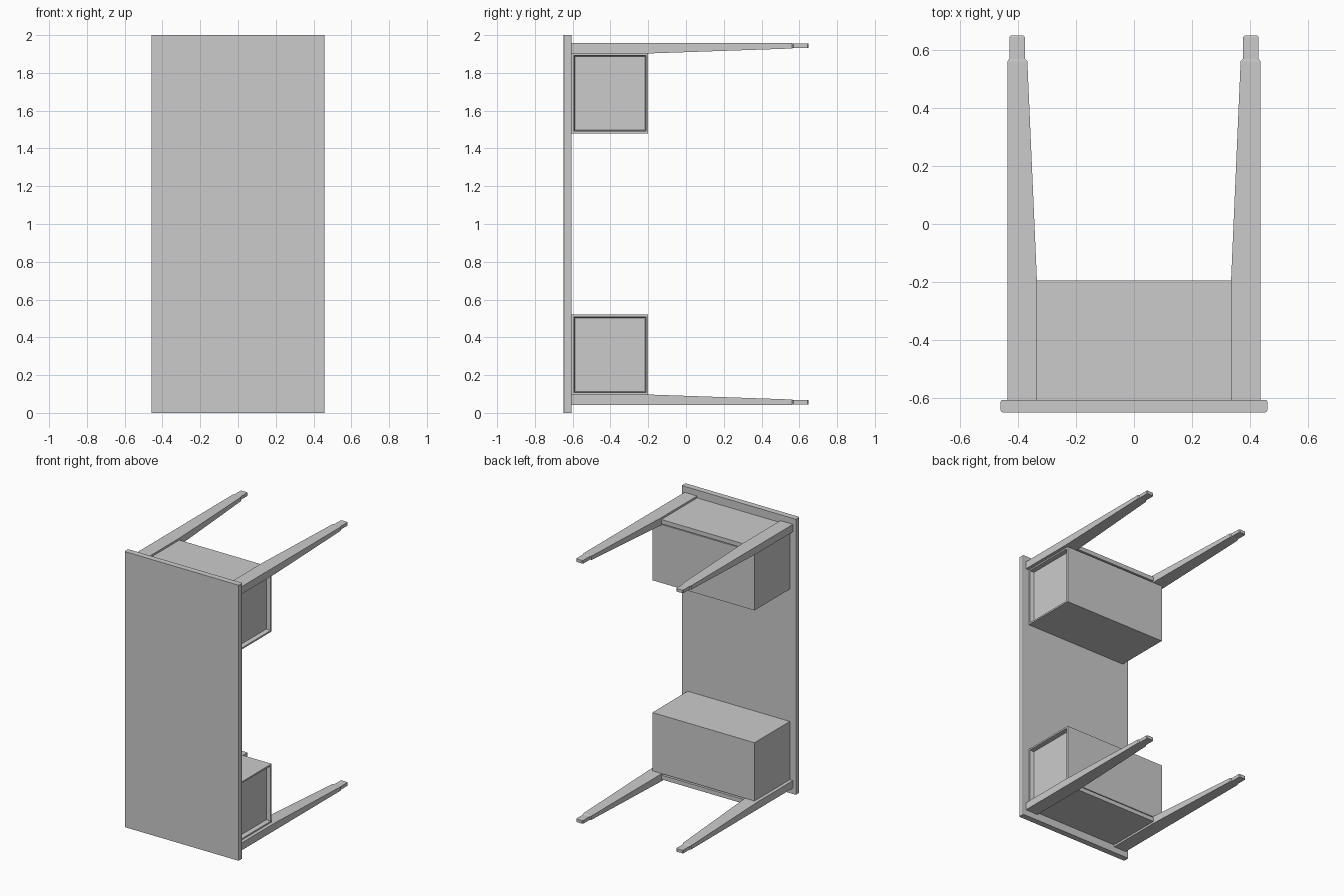
import bpy, bmesh

if "Cube" in bpy.data.objects:
    bpy.data.objects.remove(bpy.data.objects["Cube"])

mat = bpy.data.materials.new("plain grey")
mat.diffuse_color = (0.6, 0.6, 0.6, 1)
mat.use_nodes = True
mat.node_tree.nodes["Principled BSDF"].inputs["Base Color"].default_value = mat.diffuse_color


def finish(name, bm):
    bmesh.ops.recalc_face_normals(bm, faces=bm.faces)
    me = bpy.data.meshes.new(name)
    bm.to_mesh(me)
    bm.free()
    me.materials.append(mat)
    ob = bpy.data.objects.new(name, me)
    bpy.context.collection.objects.link(ob)
    return ob


def add_box(bm, x, y, z):
    g = bmesh.ops.create_cube(bm, size=1)
    for v in g["verts"]:
        v.co = [(r[0] + r[1]) / 2 + c * (r[1] - r[0]) for r, c in zip((x, y, z), v.co)]
    return g["verts"]


def loft(bm, rings):
    # rings: (y, x0, x1, z0, z1) rectangles joined along y
    loops = [[bm.verts.new((x, y, z)) for x, z in ((x0, z0), (x1, z0), (x1, z1), (x0, z1))]
             for y, x0, x1, z0, z1 in rings]
    for a, b in zip(loops, loops[1:]):
        for i in range(4):
            j = (i + 1) % 4
            bm.faces.new((a[i], a[j], b[j], b[i]))
    bm.faces.new(loops[0])
    bm.faces.new(loops[-1])


# Desk top, standing on its short edge, long edges softened
bm = bmesh.new()
add_box(bm, (-0.459, 0.459), (-0.648, -0.605), (0, 2))
long_edges = [e for e in bm.edges if abs(e.verts[0].co.z - e.verts[1].co.z) > 1]
bmesh.ops.bevel(bm, geom=long_edges, offset=0.007, segments=2, affect='EDGES', profile=0.5)
finish("desk_top", bm)

for side, label in ((1, "upper"), (-1, "lower")):
    def zr(a, b):
        # mirror a height range about the middle of the desk
        return (a, b) if side > 0 else (2 - b, 2 - a)

    # Tapered legs with a narrower foot
    for sx, hand in ((-1, "left"), (1, "right")):
        bm = bmesh.new()
        loft(bm, [(-0.605, 0.334, 0.435, *zr(1.903, 1.957)),
                  (-0.195, 0.334, 0.435, *zr(1.903, 1.957)),
                  (0.560, 0.367, 0.435, *zr(1.929, 1.957)),
                  (0.568, 0.375, 0.429, *zr(1.932, 1.956)),
                  (0.643, 0.375, 0.429, *zr(1.932, 1.956)),
                  (0.648, 0.380, 0.424, *zr(1.933, 1.955))])
        for v in bm.verts:
            v.co.x *= sx
        finish(f"{label}_{hand}_leg", bm)

    # Panel between the two legs
    bm = bmesh.new()
    add_box(bm, (-0.334, 0.334), (-0.605, -0.195), zr(1.912, 1.943))
    finish(f"{label}_end_panel", bm)

    # Cabinet with a recessed front on the right-hand end
    bm = bmesh.new()
    add_box(bm, (-0.41, 0.41), (-0.605, -0.2), zr(1.48, 1.904))
    front = max(bm.faces, key=lambda f: f.calc_center_median().x)
    bmesh.ops.inset_region(bm, faces=[front], thickness=0.016)
    bmesh.ops.inset_region(bm, faces=[front], thickness=0.008, depth=-0.03)
    finish(f"{label}_cabinet", bm)
